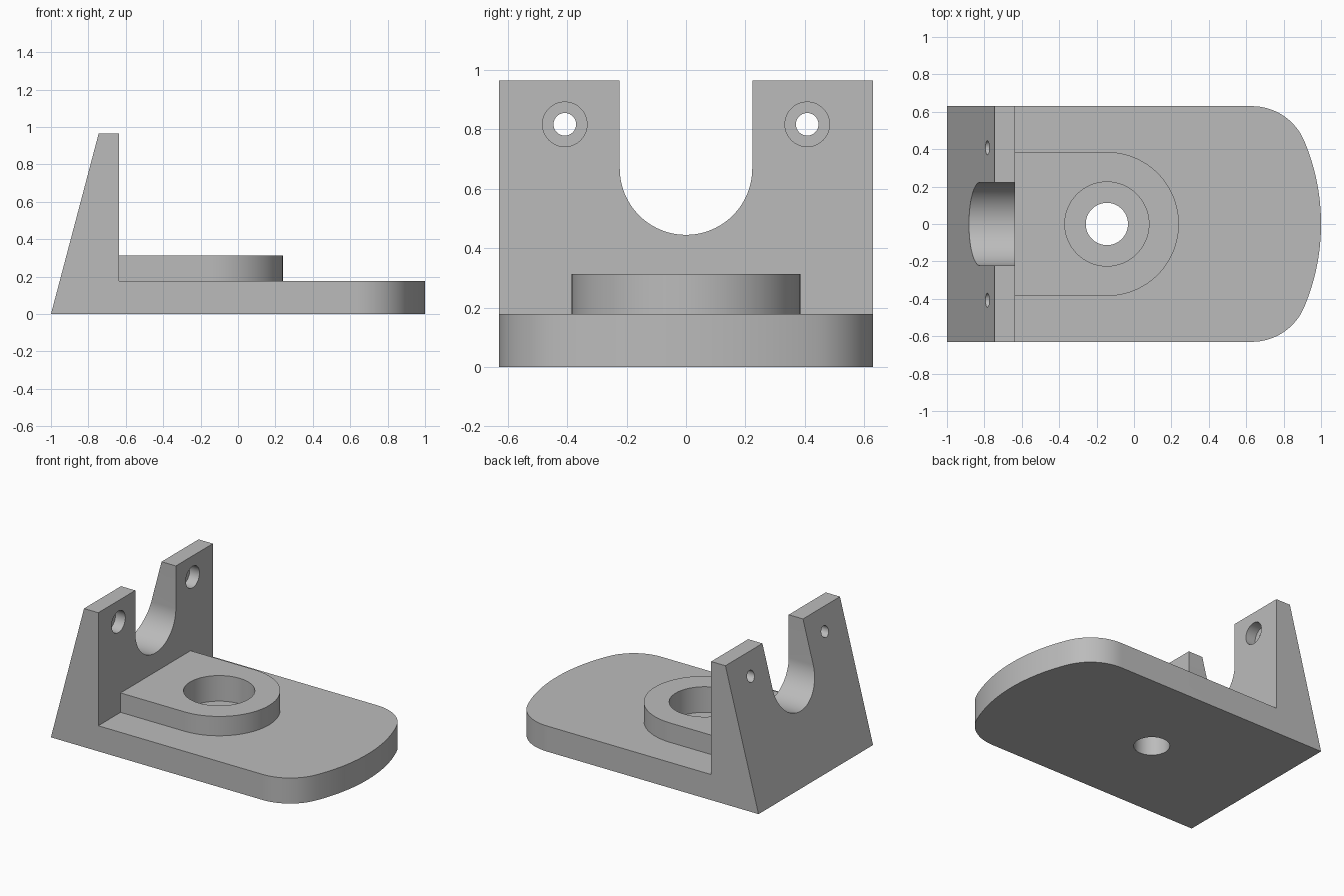
import bpy
import bmesh
from math import sin, cos, pi, atan2

if "Cube" in bpy.data.objects:
    bpy.data.objects.remove(bpy.data.objects["Cube"])

grey = bpy.data.materials.new("plain grey")
grey.use_nodes = True
COLOR = (0.5, 0.5, 0.5, 1)
grey.diffuse_color = COLOR
grey.node_tree.nodes["Principled BSDF"].inputs["Base Color"].default_value = COLOR

# Planes in which profiles are drawn: (u, v, height) -> xyz
PLANES = {
    "z": lambda u, v, h: (u, v, h),
    "y": lambda u, v, h: (u, h, v),
    "x": lambda u, v, h: (h, u, v),
}


def arc(cu, cv, r, start, end, steps=32):
    angles = [start + (end - start) * i / steps for i in range(steps + 1)]
    return [(cu + r * cos(a), cv + r * sin(a)) for a in angles]


def prism(name, points, axis, low, high):
    """Extrude a closed profile along an axis."""
    place = PLANES[axis]
    bm = bmesh.new()
    bottom = [bm.verts.new(place(u, v, low)) for u, v in points]
    top = [bm.verts.new(place(u, v, high)) for u, v in points]
    bm.faces.new(bottom)
    bm.faces.new(top)
    for i in range(len(points)):
        j = (i + 1) % len(points)
        bm.faces.new((bottom[i], bottom[j], top[j], top[i]))
    bmesh.ops.recalc_face_normals(bm, faces=bm.faces)
    mesh = bpy.data.meshes.new(name)
    bm.to_mesh(mesh)
    bm.free()
    mesh.materials.append(grey)
    obj = bpy.data.objects.new(name, mesh)
    bpy.context.collection.objects.link(obj)
    return obj


def cylinder(name, u, v, r, axis, low, high):
    return prism(name, arc(u, v, r, 0, 2 * pi, 64)[:-1], axis, low, high)


def combine(target, tool, operation):
    """Apply a boolean and discard the tool."""
    bpy.context.view_layer.objects.active = target
    mod = target.modifiers.new(operation, "BOOLEAN")
    mod.operation = operation
    mod.solver = "EXACT"
    mod.object = tool
    bpy.ops.object.modifier_apply(modifier=mod.name)
    bpy.data.objects.remove(tool)


HOLE_X = -0.145
HALF_WIDTH = 0.63
WALL_X = -0.635
BASE_TOP = 0.178
BOSS_TOP = 0.313
WALL_TOP = 0.965

# Base and sloping upright wall as one side profile
bracket = prism("bracket", [(-1, 0), (1.2, 0), (1.2, BASE_TOP), (WALL_X, BASE_TOP),
                            (WALL_X, WALL_TOP), (-0.745, WALL_TOP)], "y", -0.8, 0.8)

# Plan outline: broad nose arc blended into the straight sides
fillet_x, fillet_r = 0.63, 0.304
fillet_y = HALF_WIDTH - fillet_r
blend = atan2(fillet_y, fillet_x - HOLE_X)
outline = [(-1.2, HALF_WIDTH), (-1.2, -HALF_WIDTH)]
outline += arc(fillet_x, -fillet_y, fillet_r, -pi / 2, -blend, 16)
outline += arc(HOLE_X, 0, 1 - HOLE_X, -blend, blend)[1:-1]
outline += arc(fillet_x, fillet_y, fillet_r, blend, pi / 2, 16)
combine(bracket, prism("plan", outline, "z", -0.1, 1.2), "INTERSECT")

# Raised boss with rounded end, rooted in the wall
boss_r = 0.385
boss = [(-0.7, boss_r), (-0.7, -boss_r)] + arc(HOLE_X, 0, boss_r, -pi / 2, pi / 2, 48)
combine(bracket, prism("boss", boss, "z", 0.1, BOSS_TOP), "UNION")

# Stepped hole through the boss and base
combine(bracket, cylinder("boss_recess", HOLE_X, 0, 0.225, "z", 0.135, 0.5), "DIFFERENCE")
combine(bracket, cylinder("boss_hole", HOLE_X, 0, 0.113, "z", -0.1, 0.5), "DIFFERENCE")

# Round-bottomed slot in the wall
slot = [(0.223, 1.2)] + arc(0, 0.668, 0.223, 0, -pi, 48) + [(-0.223, 1.2)]
combine(bracket, prism("slot", slot, "x", -1.2, -0.5), "DIFFERENCE")

# Counterbored screw holes, one on each side of the slot
for side in (-1, 1):
    y, z = side * 0.408, 0.817
    combine(bracket, cylinder("screw_recess", y, z, 0.075, "x", WALL_X - 0.075, -0.5), "DIFFERENCE")
    combine(bracket, cylinder("screw_hole", y, z, 0.038, "x", -1.2, -0.5), "DIFFERENCE")

# Smooth curved walls, sharp edges
bpy.ops.object.select_all(action="DESELECT")
bracket.select_set(True)
bpy.context.view_layer.objects.active = bracket
bpy.ops.object.shade_smooth_by_angle(angle=pi / 6)
